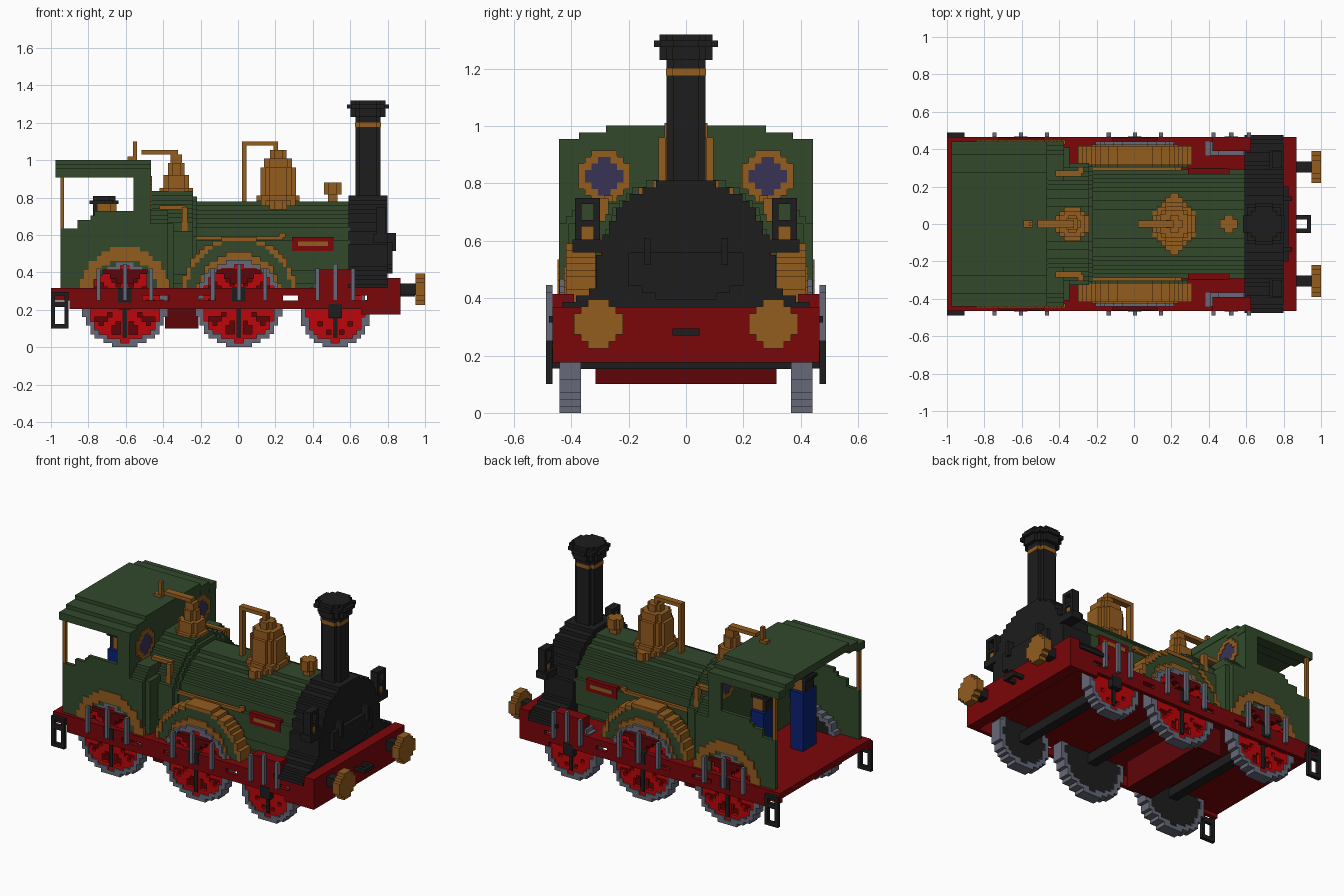
import bpy, bmesh, math
from mathutils import Matrix

if "Cube" in bpy.data.objects:
    bpy.data.objects.remove(bpy.data.objects["Cube"])

V = 2 / 86  # size of one block


def lin(c):
    c /= 255
    return c / 12.92 if c < 0.04045 else ((c + 0.055) / 1.055) ** 2.4


COLORS = {"green": (50, 73, 43), "red": (123, 6, 9), "bright_red": (188, 6, 9),
          "dark_red": (94, 5, 8), "black": (29, 29, 29), "brass": (148, 93, 31),
          "steel": (102, 106, 120), "glass": (56, 52, 86), "blue": (10, 32, 116)}
MATS = {}
for n, rgb in COLORS.items():
    m = bpy.data.materials.new(n)
    m.use_nodes = True
    col = (*[lin(c) for c in rgb], 1)
    m.diffuse_color = col
    m.node_tree.nodes["Principled BSDF"].inputs["Base Color"].default_value = col
    MATS[n] = m


def part(name, boxes, side=1):
    """One object from (colour, x0, x1, y0, y1, z0, z1) boxes; side=-1 mirrors across y."""
    me, bm, used = bpy.data.meshes.new(name), bmesh.new(), []
    for c, x0, x1, y0, y1, z0, z1 in boxes:
        if c not in used:
            used.append(c)
            me.materials.append(MATS[c])
        mat = Matrix.Translation(((x0 + x1) / 2, side * (y0 + y1) / 2, (z0 + z1) / 2))
        mat = mat @ Matrix.Diagonal((x1 - x0, y1 - y0, z1 - z0, 1))
        for v in bmesh.ops.create_cube(bm, size=1, matrix=mat)["verts"]:
            for f in v.link_faces:
                f.material_index = used.index(c)
    bm.to_mesh(me)
    bm.free()
    ob = bpy.data.objects.new(name, me)
    bpy.context.collection.objects.link(ob)


def stepped(axis, fn, u0, u1, w0, w1, d0, d1):
    """Blocky slab: fn(u, w) gives a colour or None per cell; runs in a row become one box."""
    out = []
    nu, nw = max(1, round((u1 - u0) / V)), max(1, round((w1 - w0) / V))
    du, dw = (u1 - u0) / nu, (w1 - w0) / nw
    for j in range(nw):
        row = [fn(u0 + (i + .5) * du, w0 + (j + .5) * dw) for i in range(nu)] + [None]
        start = 0
        for i in range(1, nu + 1):
            if row[i] != row[start]:
                if row[start]:
                    a, b = u0 + start * du, u0 + i * du
                    c, d = w0 + j * dw, w0 + (j + 1) * dw
                    out.append((row[start], *{"x": (d0, d1, a, b, c, d), "y": (a, b, d0, d1, c, d),
                                              "z": (a, b, c, d, d0, d1)}[axis]))
                start = i
    return out


def disc(axis, cu, cw, r, d0, d1, color, inner=0):
    def fn(u, w):
        return color if inner <= math.hypot(u - cu, w - cw) <= r + .002 else None
    return stepped(axis, fn, cu - r, cu + r, cw - r, cw + r, d0, d1)


def turned(cx, color, layers):
    """Stack of blocky discs from (z0, z1, radius)."""
    return [b for z0, z1, r in layers for b in disc("z", cx, 0, r, z0, z1, color)]


# Chassis
part("floor", [("red", -1, .87, -.465, .465, .275, .315)])
part("front_beam", [("red", .8, .87, -.465, .465, .175, .37)])
part("ash_box", [("dark_red", -.39, -.21, -.315, .315, .1, .275)])
part("coupling_hook", [("black", .87, .945, y, y + .022, .27, .295) for y in (-.047, .025)]
     + [("black", .925, .945, -.047, .047, .27, .295)])

# Boiler, firebox and smokebox
def barrel(r, cz, color):
    return lambda y, z: color if math.hypot(y, z - cz) < r else None

part("boiler", stepped("x", barrel(.293, .487, "green"), -.291, .291, .315, .78, -.25, .6))
part("firebox", stepped("x", barrel(.335, .5, "green"), -.35, .35, .315, .835, -.47, -.24))
part("firebox_band", stepped("x", barrel(.31, .495, "green"), -.33, .33, .315, .805, -.24, -.22))
part("firebox_casing", stepped("x", lambda y, z: "green" if abs(y) < .44 - max(0, z - .65) else None,
                               -.442, .442, .315, .73, -.47, -.375)
     + [("green", -.375, -.345, -.41, .41, .315, .66)])

FLARE = [(.335, .478), (.36, .45), (.385, .42), (.41, .375), (.435, .34), (.47, .32), (.53, .305)]

def smokebox(y, z):
    half = next((h for top, h in FLARE if z < top), None)
    if half is None:
        half = math.sqrt(max(0, .305 ** 2 - (z - .51) ** 2))
    return "black" if abs(y) < half else None

part("smokebox", stepped("x", smokebox, -.477, .477, .315, .81, .59, .8))
part("smokebox_door", stepped("x", lambda y, z: "black" if abs(y) < .2 - max(0, .46 - z) * 1.6 else None,
                              -.2, .2, .395, .56, .8, .825))
part("door_handles", [("black", .8, .845, y - .012, y + .012, .515, .61) for y in (-.135, .135)])

# Chimney
part("chimney", turned(.695, "black", [(.78, 1.176, .068), (1.2, 1.23, .068), (1.23, 1.275, .093),
                                      (1.275, 1.298, .112), (1.298, 1.32, .093)])
     + turned(.695, "brass", [(1.176, 1.2, .07)]))

# Brass boiler fittings
part("steam_dome", turned(.215, "brass", [(.765, .81, .115), (.81, .96, .095), (.96, 1.01, .075), (1.01, 1.055, .045)])
     + stepped("z", lambda x, y: "brass" if abs(x - .215) + abs(y) < .175 else None,
               .1, .33, -.165, .165, .735, .785))
part("dome_pipe", [("brass", .022, .045, -.02, .02, .77, 1.1), ("brass", .045, .215, -.02, .02, 1.077, 1.1),
                   ("brass", .19, .215, -.02, .02, 1.05, 1.08)])
part("filler_cap", turned(.507, "brass", [(.77, .815, .025), (.815, .88, .047)]))
part("safety_valve", turned(-.33, "brass", [(.82, .85, .09), (.85, .92, .068), (.92, .985, .045), (.985, 1.03, .03)])
     + [("brass", -.515, -.32, -.022, .022, 1.03, 1.053)])
part("whistle", [("brass", -.562, -.54, -.012, .012, .98, 1.1), ("brass", -.59, -.54, -.02, .02, .99, 1.02)])

# Cab
def roof_half(z):
    return .442 if z < .955 else .365 if z < .98 else .27 if z < 1.003 else 0

def roof(y, z):
    return "green" if roof_half(z + .05) <= abs(y) < roof_half(z) else None

def cab_front(y, z):
    if math.hypot(abs(y) - .285, z - .825) < .075:
        return None
    return "green" if abs(y) < .442 else None

part("cab_roof", stepped("x", roof, -.442, .442, .907, 1.002, -.975, -.465))
part("cab_front", stepped("x", cab_front, -.442, .442, .315, .955, -.49, -.468))

# Crew
for who, x, y in (("driver", -.73, -.16), ("fireman", -.7, .2)):
    part(who, [("blue", x - .045, x + .045, y - .07, y + .07, .315, .69),
               ("blue", x + .045, x + .12, y - .07, y - .03, .58, .63),
               ("brass", x - .02, x + .05, y - .045, y + .045, .69, .785),
               ("black", x - .045, x - .02, y - .045, y + .045, .69, .785),
               ("black", x - .065, x + .06, y - .05, y + .05, .765, .785),
               ("black", x - .045, x + .045, y - .04, y + .04, .785, .808)])

WHEELS = (("rear", -.605, .23), ("middle", .005, .233), ("front", .52, .183))


def cab_side(x, z):
    if math.hypot(x + .605, z - .285) < .165 or (x > -.49 and z > .91):
        return None
    top = next((t for e, t in ((-.86, .64), (-.825, .67), (-.795, .69), (-.765, .71), (-.56, .735)) if x < e), .92)
    return "green" if z < top else None


def arch(x, z, cx, cz, r0, r1):
    return "brass" if r0 <= math.hypot(x - cx, z - cz) <= r1 else None


def splasher(x, z):
    r = math.hypot(x - .005, z - .285)
    return "green" if .18 < r < .29 else None


for side, s in (("left", 1), ("right", -1)):
    # Cab side, post and window
    part(side + "_cab_side", stepped("y", cab_side, -.95, -.468, .315, .91, .418, .442), s)
    part(side + "_cab_post", [("brass", -.95, -.93, .418, .44, .63, .91)], s)
    part(side + "_cab_window", disc("x", .285, .825, .09, -.497, -.461, "brass", .062)
         + disc("x", .285, .825, .07, -.492, -.465, "glass"), s)
    # Wheel arches
    part(side + "_rear_arch", stepped("y", lambda x, z: arch(x, z, -.605, .295, .175, .24),
                                      -.845, -.365, .315, .535, .425, .448), s)
    part(side + "_middle_splasher", stepped("y", splasher, -.3, .31, .315, .59, .3, .413)
         + stepped("y", lambda x, z: arch(x, z, .005, .285, .283, .31), -.3, .31, .315, .59, .315, .418)
         + stepped("y", lambda x, z: arch(x, z, .005, .285, .18, .225), -.225, .235, .315, .51, .4, .425), s)
    part(side + "_front_splasher", [("red", .42, .625, .39, .465, .31, .415)], s)

    # Wheels with spokes, axle boxes and springs
    for name, cx, r in WHEELS:
        def spokes(x, z, cx=cx, r=r):
            d, a = math.hypot(x - cx, z - r), math.atan2(z - r, x - cx)
            step = math.pi / 5
            off = abs((a - math.pi / 2 + step / 2) % step - step / 2) * d
            return "bright_red" if d < .06 or (d < r - .025 and off < .025) or r - .06 < d < r - .025 else None
        part(f"{side}_{name}_wheel", disc("y", cx, r, r, .366, .441, "steel", r - .033)
             + disc("y", cx, r, r - .025, .372, .395, "black") + disc("y", cx, r, r - .025, .395, .41, "dark_red")
             + stepped("y", spokes, cx - r, cx + r, 0, 2 * r, .41, .432), s)
        bz = r + .01 if name != "front" else .155
        part(f"{side}_{name}_axle_box", [("black", cx - .036, cx + .036, .43, .468, bz, bz + .075),
                                         ("black", cx - .012, cx + .012, .43, .44, .05, bz)], s)
        h = .095 if name == "front" else .14
        part(f"{side}_{name}_spring", [("steel", cx + d - .011, cx + d + .011, .465, .488, .25, top)
                                       for d, top in ((-h, .42), (0, .445), (h, .42))]
             + [("dark_red", cx - a, cx + a, .42, .462, z, z + .025)
                for a, z in ((.045, .34), (.08, .365), (h - .02, .39))], s)

    # Side frame with slots
    part(side + "_frame", [("red", -.9, .87, .44, .465, .205, .25), ("red", .66, .8, .44, .465, .175, .21)]
         + [("red", a, b, .44, .465, .25, .275) for a, b in
            ((-1, -.51), (-.37, -.21), (-.12, .24), (.32, .62), (.69, .87))], s)
    # Rear footstep
    part(side + "_footstep", [("black", x, x + .022, .465, .488, .1, .295) for x in (-1, -.927)]
         + [("black", -1, -.905, .465, .488, a, b) for a, b in ((.1, .125), (.215, .245), (.275, .295))], s)
    # Buffer
    part(side + "_buffer", [("black", .87, .95, .275, .335, .28, .34)]
         + disc("x", .305, .31, .085, .95, 1, "brass"), s)
    # Lamp: open frame with brass burner and carrying loop
    part(side + "_lamp", [("black", .74, .79, a, b, .575, .75) for a, b in ((.3, .322), (.365, .387))]
         + [("black", .74, .79, .3, .387, z, z + .022) for z in (.65, .728)]
         + [("black", .725, .8, .29, .395, .56, .605), ("brass", .75, .78, .322, .365, .605, .65)], s)
    # Feed pipe along the boiler
    part(side + "_feed_pipe", [("brass", -.42, -.28, .255, .285, .735, .757), ("brass", -.3, -.27, .27, .305, .6, .75),
                               ("brass", -.28, .24, .285, .305, .573, .593), ("brass", .22, .255, .285, .305, .585, .61)], s)
    # Side plate
    part(side + "_plate", [("red", .29, .51, .25, .296, .515, .59), ("brass", .32, .48, .28, .3, .54, .565)], s)

# Axles
for name, cx, r in WHEELS:
    part(name + "_axle", [("black", cx - .03, cx + .03, -.44, .44, r - .03, r + .03)])
